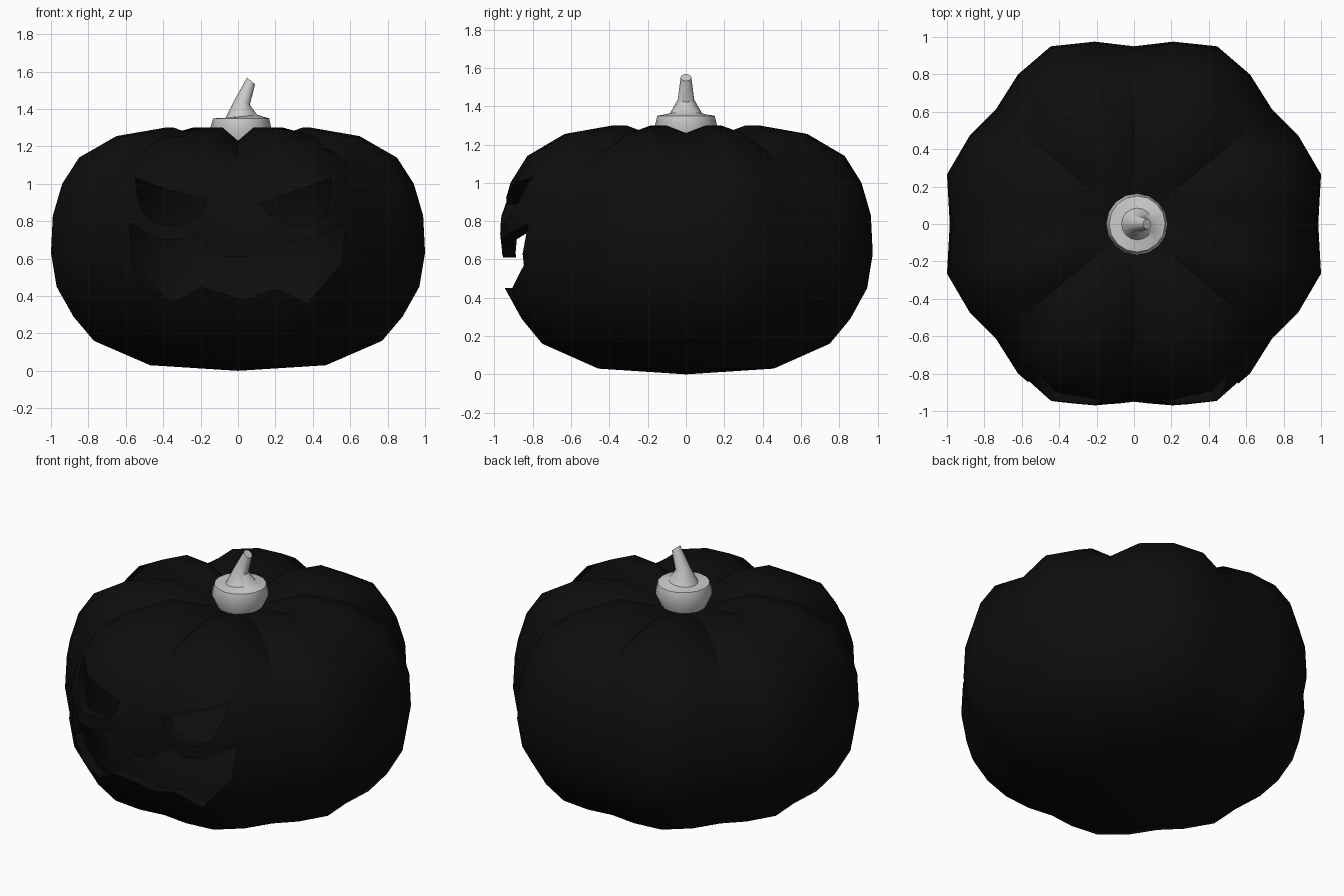
import bpy, bmesh, math
from mathutils import Vector, Matrix

if "Cube" in bpy.data.objects:
    bpy.data.objects.remove(bpy.data.objects["Cube"])


def make_object(name, bm):
    bmesh.ops.remove_doubles(bm, verts=bm.verts, dist=0.0005)
    bmesh.ops.recalc_face_normals(bm, faces=bm.faces)
    mesh = bpy.data.meshes.new(name)
    bm.to_mesh(mesh)
    bm.free()
    ob = bpy.data.objects.new(name, mesh)
    bpy.context.collection.objects.link(ob)
    return ob


def loft(name, rings, closed_ends=True):
    bm = bmesh.new()
    loops = [[bm.verts.new(p) for p in ring] for ring in rings]
    n = len(loops[0])
    for a, b in zip(loops, loops[1:]):
        for i in range(n):
            j = (i + 1) % n
            bm.faces.new((a[i], a[j], b[j], b[i]))
    if closed_ends:
        bm.faces.new(loops[0])
        bm.faces.new(loops[-1])
    return make_object(name, bm)


def activate(ob):
    bpy.ops.object.select_all(action='DESELECT')
    ob.select_set(True)
    bpy.context.view_layer.objects.active = ob


# Pumpkin cross-section, one quadrant: x, y, groove depth at the top
quarter = [(.985, 0, .04), (1, .265, 0), (.88, .47, 0), (.74, .61, .06),
           (.62, .80, 0), (.445, .95, 0), (.21, .975, 0), (0, .95, .07)]
half = quarter + [(-x, y, g) for x, y, g in quarter[-2::-1]]
outline = half + [(x, -y, g) for x, y, g in half[-2:0:-1]]

# Vertical profile: scale, height
profile = [(0, 0), (.47, .03), (.77, .16), (.88, .29), (.97, .45), (1, .63),
           (.99, .83), (.94, 1.0), (.85, 1.14), (.65, 1.255), (.39, 1.30),
           (.16, 1.22), (0, 1.18)]
rings = []
for s, z in profile:
    w = min(1, max(0, (z - .7) / .55)) if s > .2 else 0
    rings.append([(x * s * (1 - .4 * g * w), y * s * (1 - .4 * g * w), z - g * w)
                  for x, y, g in outline])
pumpkin = loft("pumpkin_shell", rings, closed_ends=False)
mod = pumpkin.modifiers.new("wall", 'SOLIDIFY')
mod.thickness = .06
mod.offset = -1
activate(pumpkin)
bpy.ops.object.modifier_apply(modifier="wall")

# Carved face openings, as x, z outlines
left_eye = [(-.55, 1.03), (-.36, .965), (-.17, .91), (-.20, .82), (-.30, .775),
            (-.43, .78), (-.51, .85), (-.54, .94)]
right_eye = [(.50, 1.03), (.31, .965), (.12, .89), (.19, .81), (.27, .775),
             (.40, .78), (.47, .84), (.495, .94)]
mouth = [(-.58, .79), (-.42, .70), (-.30, .70), (-.22, .74), (-.06, .61), (.05, .61),
         (.22, .74), (.28, .69), (.42, .71), (.58, .79), (.55, .57), (.37, .36),
         (.21, .44), (.03, .38), (-.20, .45), (-.35, .36), (-.56, .55)]
for outline_xz in (left_eye, right_eye, mouth):
    cutter = loft("face_cutter", [[(x, y, z) for x, z in outline_xz] for y in (-1.3, -.5)])
    cutter.hide_render = True
    cut = pumpkin.modifiers.new("carve", 'BOOLEAN')
    cut.operation = 'DIFFERENCE'
    cut.solver = 'EXACT'
    cut.object = cutter
    activate(pumpkin)
    bpy.ops.object.modifier_apply(modifier="carve")
    bpy.data.objects.remove(cutter)

black = bpy.data.materials.new("black_skin")
black.diffuse_color = (.004, .004, .004, 1)
black.use_nodes = True
black.node_tree.nodes["Principled BSDF"].inputs["Base Color"].default_value = black.diffuse_color
pumpkin.data.materials.clear()
pumpkin.data.materials.append(black)

# Bent stem: centre x, z, radius, tilt
stem_path = [(.015, 1.19, .12, 0), (.015, 1.29, .165, 0), (.017, 1.35, .15, 0),
             (.018, 1.36, .085, -.1), (.022, 1.435, .043, .3), (.07, 1.55, .028, .7)]
stem_rings = []
for cx, cz, r, tilt in stem_path:
    rot = Matrix.Rotation(tilt, 3, 'Y')
    stem_rings.append([Vector((cx, 0, cz)) + rot @ Vector((r * math.cos(a), r * math.sin(a), 0))
                       for a in (math.tau * i / 16 for i in range(16))])
stem = loft("stem", stem_rings)

for ob in (pumpkin, stem):
    activate(ob)
    bpy.ops.object.shade_smooth_by_angle(angle=math.radians(40))
